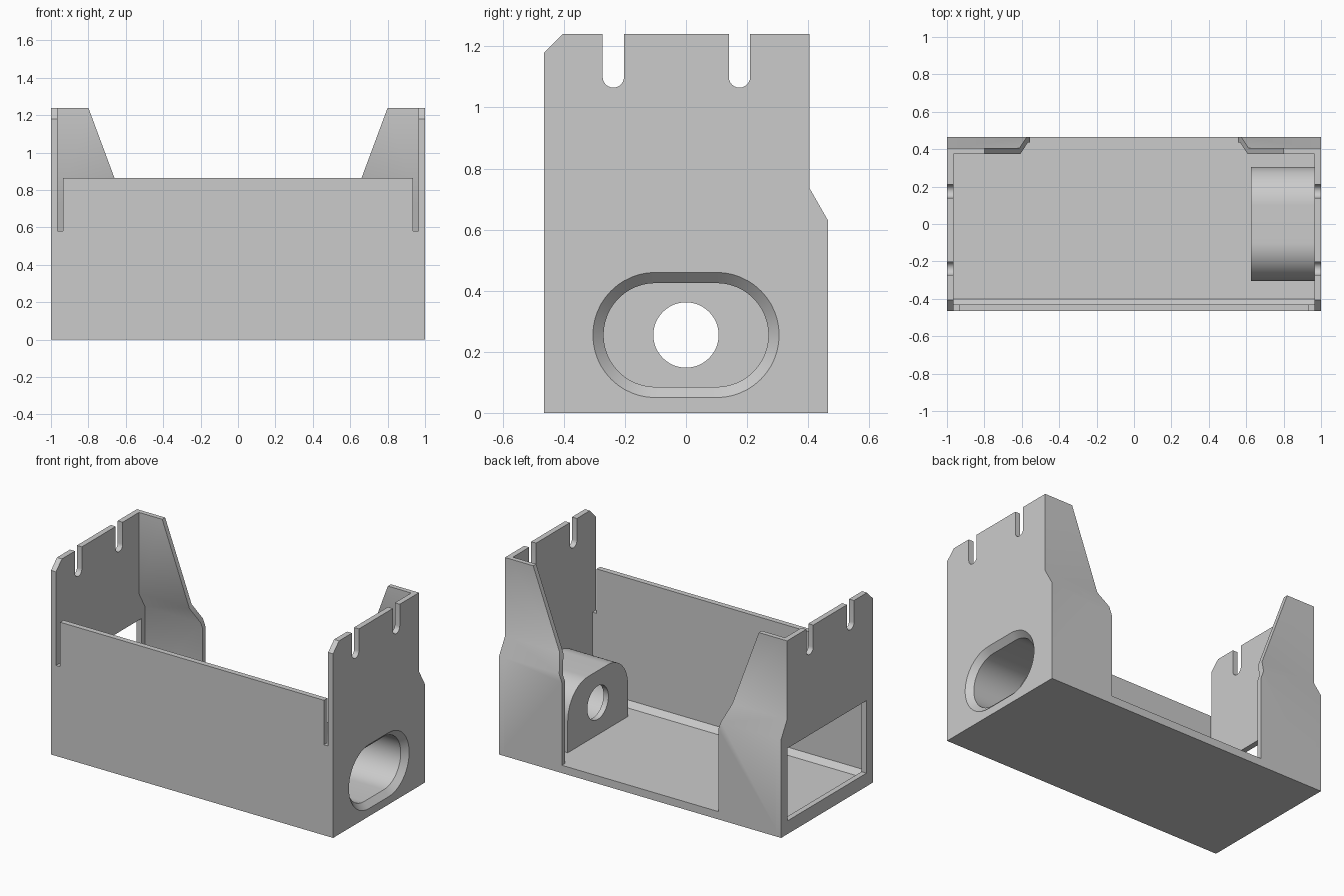
import bpy, bmesh, math
from mathutils import Vector

if "Cube" in bpy.data.objects:
    bpy.data.objects.remove(bpy.data.objects["Cube"], do_unlink=True)

GREY = (0.6, 0.6, 0.6, 1)
grey = bpy.data.materials.new("plain_grey")
grey.use_nodes = True
grey.diffuse_color = GREY
grey.node_tree.nodes["Principled BSDF"].inputs["Base Color"].default_value = GREY

T = 0.035                      # sheet thickness
W, D, H = 1.0, 0.465, 1.24     # half width, half depth, height
FLOOR = 0.05
HOLE_Z = 0.255
INNER = W - T


def finish(name, bm):
    bmesh.ops.recalc_face_normals(bm, faces=bm.faces)
    mesh = bpy.data.meshes.new(name)
    bm.to_mesh(mesh)
    bm.free()
    mesh.materials.append(grey)
    obj = bpy.data.objects.new(name, mesh)
    bpy.context.collection.objects.link(obj)
    return obj


def loft(rings):
    """Solid through matching rings of points, capped at both ends."""
    bm = bmesh.new()
    loops = [[bm.verts.new(p) for p in ring] for ring in rings]
    n = len(loops[0])
    for a, b in zip(loops, loops[1:]):
        for i in range(n):
            j = (i + 1) % n
            bm.faces.new((a[i], a[j], b[j], b[i]))
    bm.faces.new(loops[0])
    bm.faces.new(loops[-1])
    return bm


def prism_x(profile, x0, x1):
    return loft([[(x, y, z) for y, z in profile] for x in (x0, x1)])


def prism_y(profile, y0, y1):
    return loft([[(x, y, z) for x, z in profile] for y in (y0, y1)])


def arc(cy, cz, r, start, end, steps=24):
    angles = [math.radians(start + (end - start) * i / steps) for i in range(steps + 1)]
    return [(cy + r * math.cos(a), cz + r * math.sin(a)) for a in angles]


def obround(r, flat=0.1):
    return arc(flat, HOLE_Z, r, -90, 90) + arc(-flat, HOLE_Z, r, 90, 270)


def cut(obj, cutter_bm):
    """Subtract a cutter, bake the result and drop the cutter."""
    cutter = finish("cutter", cutter_bm)
    cutter.hide_render = True
    mod = obj.modifiers.new("cut", "BOOLEAN")
    mod.operation, mod.solver, mod.object = "DIFFERENCE", "EXACT", cutter
    deps = bpy.context.evaluated_depsgraph_get()
    mesh = bpy.data.meshes.new_from_object(obj.evaluated_get(deps))
    obj.modifiers.clear()
    obj.data = mesh
    bpy.data.objects.remove(cutter, do_unlink=True)


def smooth(obj):
    for p in obj.data.polygons:
        p.use_smooth = True
    obj.data.set_sharp_from_angle(angle=math.radians(30))


# Floor tray with the sloped strip along the front
finish("floor", prism_x([(-D, 0), (D, 0), (D, FLOOR), (-D, FLOOR)], -INNER, INNER))
finish("floor_front_chamfer",
       prism_x([(T - D, FLOOR), (-0.4, FLOOR), (T - D, 0.085)], -INNER, INNER))

# Front wall, narrowed above the relief slots
half = [(INNER, FLOOR), (INNER, 0.58), (0.935, 0.58), (0.935, 0.865)]
finish("front_wall", prism_y(half + [(-x, z) for x, z in reversed(half)], -D, T - D))

# Side walls with two round-bottomed notches in the top edge
outline = [(-D, 0), (D, 0), (D, 0.63), (0.405, 0.735), (0.405, H)]
for y in (0.175, -0.238):
    outline += [(y + T, H)] + arc(y, 1.1, T, 0, -180, 12) + [(y - T, H)]
outline += [(-0.405, H), (-D, 1.18)]
left_wall = finish("left_side_wall", prism_x(outline, INNER, W))
right_wall = finish("right_side_wall", prism_x(outline, -W, -INNER))

# Rectangular window in the right wall
cut(right_wall, prism_x([(-0.4, 0.085), (0.4, 0.085), (0.4, 0.55), (-0.4, 0.55)], -1.1, -0.9))


# Bevelled slot mouth and pocket in the left wall
def pocket():
    sections = ((0.66, 0.17), (INNER, 0.17), (W, 0.205), (W + 0.01, 0.215))
    return loft([[(x, y, z) for y, z in obround(r)] for x, r in sections])


cut(left_wall, pocket())

# Hollow housing behind the slot, with a round hole in its end
dome = [(0.305, FLOOR)] + arc(0.1, HOLE_Z, 0.205, 0, 90) \
    + arc(-0.1, HOLE_Z, 0.205, 90, 180) + [(-0.305, FLOOR)]
housing = finish("hollow_housing", prism_x(dome, 0.625, INNER))
cut(housing, pocket())
cut(housing, prism_x(arc(0, HOLE_Z, 0.107, 0, 360, 48)[:-1], 0.6, 0.75))

# Bent back wings with a sloping inner edge
bend = [(D, FLOOR), (D, 0.63), (0.405, 0.735), (0.405, H),
        (0.375, H), (0.375, 0.72), (0.435, 0.615), (0.435, FLOOR)]
wings = []
for name, side in (("left_back_wing", 1), ("right_back_wing", -1)):
    bm = prism_x(bend, side * 0.555, side * INNER)
    geom = bm.verts[:] + bm.edges[:] + bm.faces[:]
    res = bmesh.ops.bisect_plane(bm, geom=geom, plane_co=(side * 0.8, 0, H),
                                 plane_no=Vector((-side * 0.66, 0, 0.245)), clear_outer=True)
    bmesh.ops.holes_fill(bm, edges=[e for e in bm.edges if e.is_boundary])
    wings.append(finish(name, bm))

for obj in (left_wall, right_wall, housing, *wings):
    smooth(obj)
